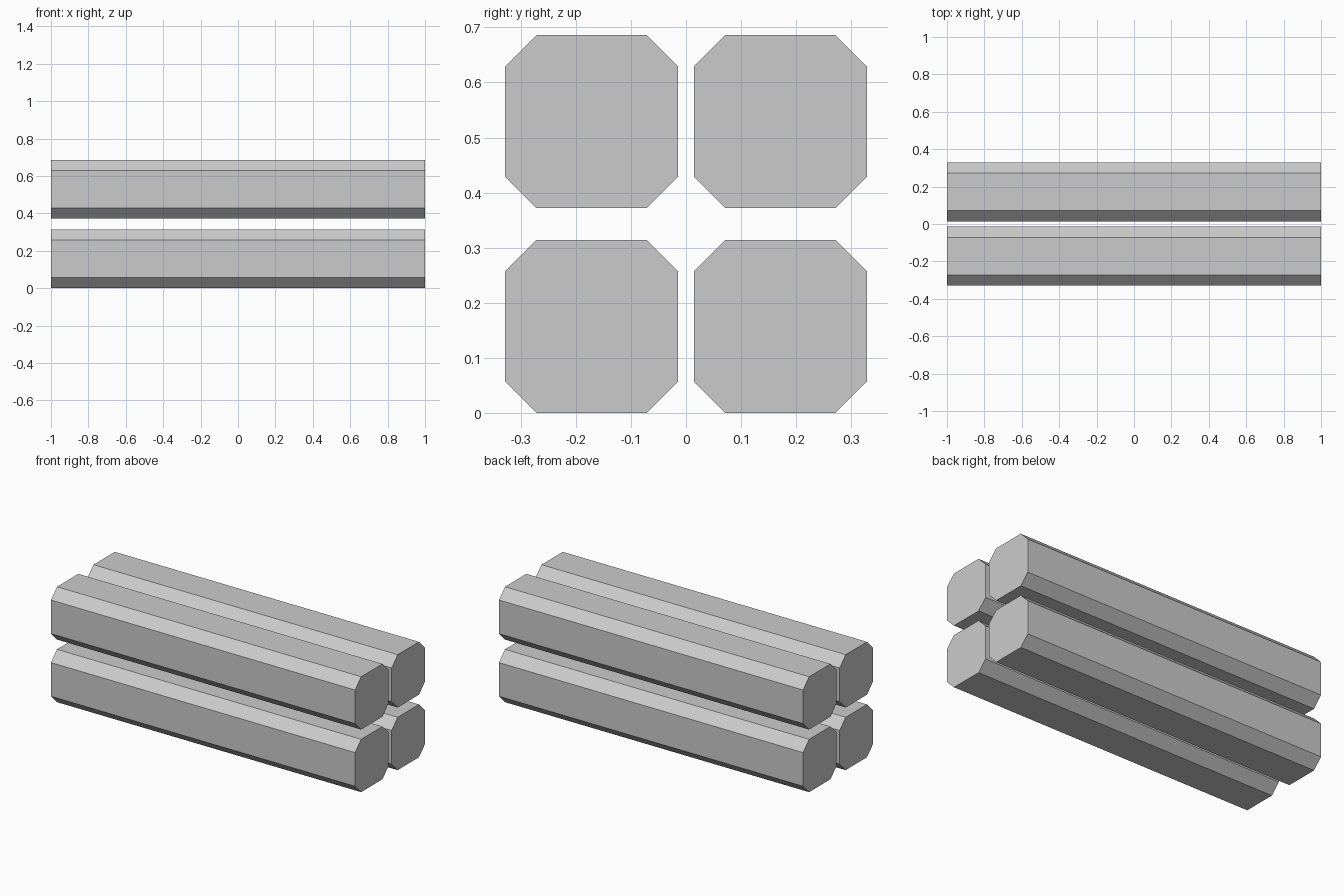
import bpy, bmesh

if "Cube" in bpy.data.objects:
    bpy.data.objects.remove(bpy.data.objects["Cube"])

LENGTH = 2.0
HALF = 0.157     # half thickness of a bar
FLAT = 0.1       # half width of each main flat face
PITCH_Y = 0.343
PITCH_Z = 0.372


# Chamfered square profile extruded along x
def make_bar(name, y, z):
    quarter = [(HALF, -FLAT), (HALF, FLAT)]
    profile = []
    for _ in range(4):
        profile += quarter
        quarter = [(-b, a) for a, b in quarter]
    bm = bmesh.new()
    end = bm.faces.new([bm.verts.new((-LENGTH / 2, a, b)) for a, b in profile])
    ext = bmesh.ops.extrude_face_region(bm, geom=[end], use_keep_orig=True)
    verts = [v for v in ext["geom"] if isinstance(v, bmesh.types.BMVert)]
    bmesh.ops.translate(bm, verts=verts, vec=(LENGTH, 0, 0))
    bmesh.ops.recalc_face_normals(bm, faces=bm.faces)
    mesh = bpy.data.meshes.new(name)
    bm.to_mesh(mesh)
    bm.free()
    obj = bpy.data.objects.new(name, mesh)
    obj.location = (0, y, z)
    bpy.context.collection.objects.link(obj)


# Two by two stack of bars
for level, row in (("lower", 0), ("upper", 1)):
    for side, s in (("front", -1), ("back", 1)):
        make_bar(f"{level}_{side}_bar", s * PITCH_Y / 2, HALF + row * PITCH_Z)
